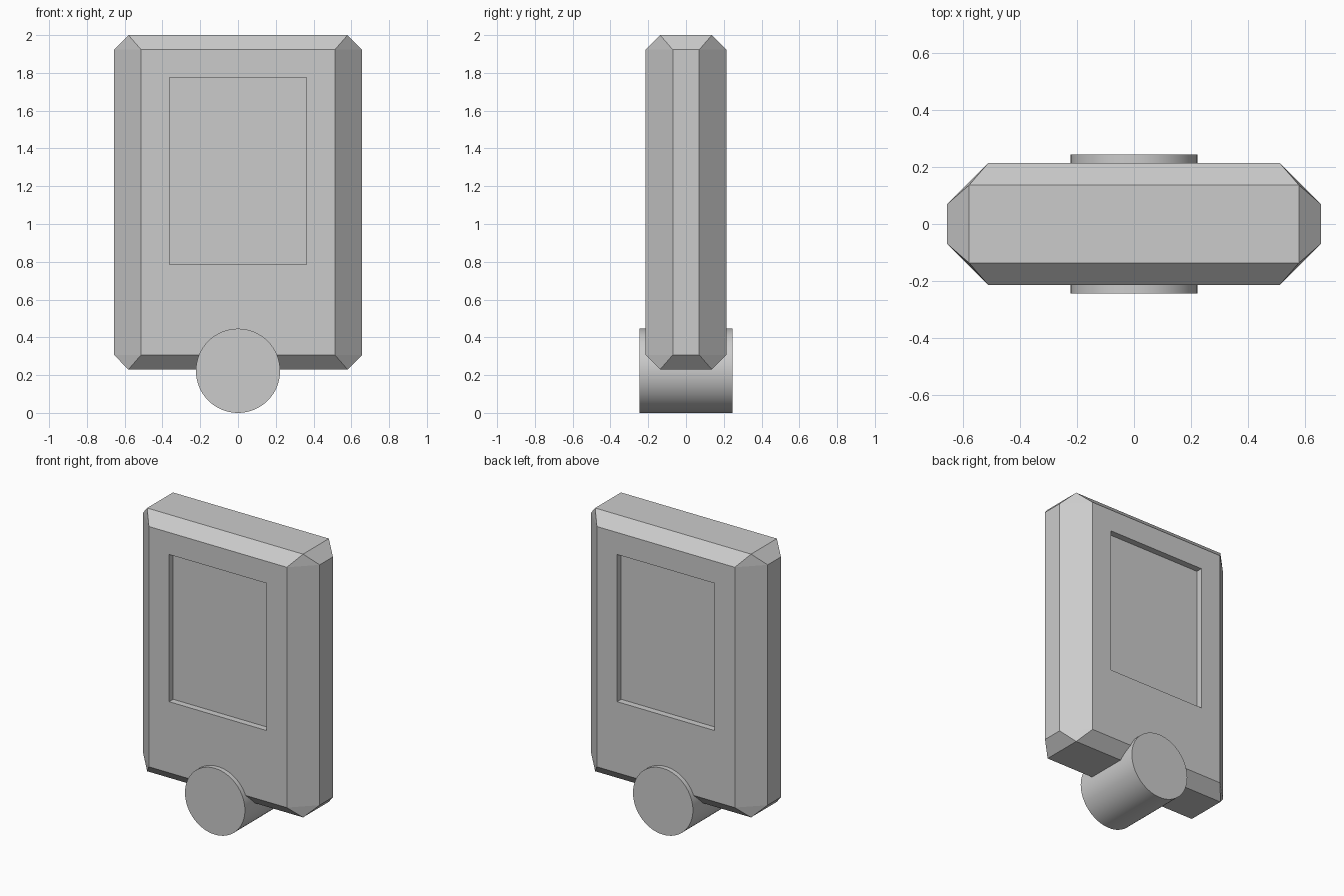
import bpy, bmesh, math
from mathutils import Vector

cube = bpy.data.objects.get("Cube")
if cube:
    bpy.data.objects.remove(cube, do_unlink=True)

# One plain grey material
grey = bpy.data.materials.new("light grey")
grey.use_nodes = True
grey.diffuse_color = (0.6, 0.6, 0.6, 1)
grey.node_tree.nodes["Principled BSDF"].inputs["Base Color"].default_value = (0.6, 0.6, 0.6, 1)

# Body dimensions
HALF_W, HALF_D = 0.657, 0.214
BOTTOM, TOP = 0.23, 2.0
SIDE_CUT, RIM_CUT = 0.144, 0.077
PANEL_W, PANEL_BOTTOM, PANEL_TOP, PANEL_DEPTH = 0.363, 0.785, 1.775, 0.043


def build_body():
    bm = bmesh.new()
    # Octagonal rings joined to smaller rectangular caps
    for cap_z, ring_z in ((BOTTOM, BOTTOM + RIM_CUT), (TOP, TOP - RIM_CUT)):
        for sx in (-1, 1):
            for sy in (-1, 1):
                bm.verts.new((sx * (HALF_W - RIM_CUT), sy * (HALF_D - RIM_CUT), cap_z))
                bm.verts.new((sx * (HALF_W - SIDE_CUT), sy * HALF_D, ring_z))
                bm.verts.new((sx * HALF_W, sy * (HALF_D - SIDE_CUT), ring_z))
    bmesh.ops.convex_hull(bm, input=bm.verts[:])
    bmesh.ops.dissolve_limit(bm, angle_limit=math.radians(1),
                             verts=bm.verts[:], edges=bm.edges[:])
    bmesh.ops.recalc_face_normals(bm, faces=bm.faces[:])

    # Recessed panel on the front and back
    for side in (-1, 1):
        face = next(f for f in bm.faces if f.normal.y * side > 0.99)
        bmesh.ops.inset_individual(bm, faces=[face], thickness=0.1)
        mid = face.calc_center_median().z
        for v in face.verts:
            v.co.x = math.copysign(PANEL_W, v.co.x)
            v.co.z = PANEL_TOP if v.co.z > mid else PANEL_BOTTOM
        floor = bmesh.ops.extrude_discrete_faces(bm, faces=[face])["faces"][0]
        bmesh.ops.translate(bm, verts=floor.verts[:],
                            vec=Vector((0, -side * PANEL_DEPTH, 0)))
        bm.normal_update()

    mesh = bpy.data.meshes.new("body")
    bm.to_mesh(mesh)
    bm.free()
    body = bpy.data.objects.new("body", mesh)
    bpy.context.collection.objects.link(body)
    body.data.materials.append(grey)


build_body()

# Round foot running front to back through the lower edge
bpy.ops.mesh.primitive_cylinder_add(vertices=64, radius=0.223, depth=0.49,
                                    location=(0, 0, 0.223),
                                    rotation=(math.pi / 2, 0, 0))
foot = bpy.context.object
foot.name = "round_foot"
foot.data.materials.append(grey)
bpy.ops.object.shade_smooth_by_angle(angle=math.radians(30))
